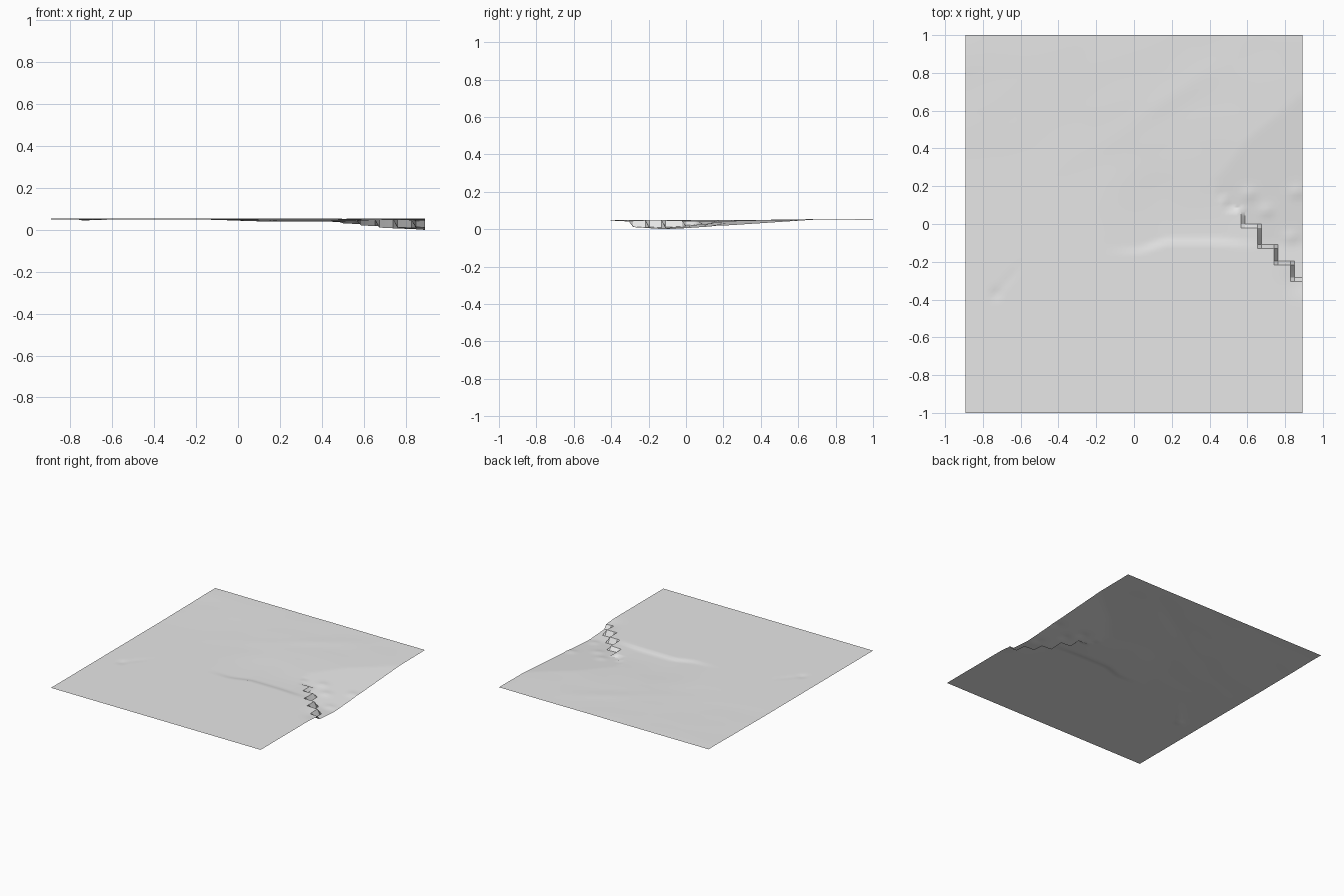
import bpy
import bmesh
import math
from mathutils import Vector, noise

cube = bpy.data.objects.get("Cube")
if cube:
    bpy.data.objects.remove(cube, do_unlink=True)

HALF_X, HALF_Y = 0.893, 1.0
PLATEAU = 0.052


def smooth(a, b, t):
    t = max(0.0, min(1.0, (t - a) / (b - a)))
    return t * t * (3 - 2 * t)


def bump(x, y, cx, cy, rx, ry):
    return math.exp(-((x - cx) / rx) ** 2 - ((y - cy) / ry) ** 2)


def cliff_edge(x):
    """Stepped back edge of the plateau: fine steps first, then coarse ones."""
    if x < 0.48:
        return 0.44 - 0.06 * math.floor((x - 0.3) / 0.03)
    return 0.07 - 0.09 * math.floor((x - 0.48) / 0.0875)


def upland(x, y):
    # Flat front, gentle swell and soft ripples towards the back
    z = PLATEAU + 0.004 * smooth(0.3, 1.0, y)
    back = smooth(-0.2, 0.4, y + 0.2 * x)
    z += 0.0012 * back * noise.noise(Vector((3 * x - 2 * y, 5 * y, 0)))
    # Low scarp that faces the back
    scarp_y = -0.15 + 0.05 * smooth(0.0, 0.2, x) - 0.02 * smooth(0.4, 0.7, x)
    span = smooth(-0.2, 0.15, x) * (1 - smooth(0.45, 0.75, x))
    z -= 0.009 * span * smooth(scarp_y - 0.01, scarp_y + 0.03, y) * (1 - smooth(0, 0.5, y))
    # Diagonal swell, and a small pit with a shallow trail
    z += 0.002 * bump(x - 1.3 * (y - 0.6), y, 0.1, 0.65, 0.1, 0.2)
    z -= 0.006 * bump(x, y, -0.73, -0.37, 0.02, 0.025)
    z -= 0.002 * bump(x - 0.8 * (y + 0.3), y, -0.67, -0.3, 0.02, 0.07)
    # Sag at the right edge beside the cliff
    z -= 0.008 * bump(x, y, 0.89, -0.3, 0.08, 0.07)
    return z


def lowland(x, y):
    # Ramp that is deepest at the right edge and rises to the back and left
    z = 0.002 + 0.066 * abs(y + 0.1) + 0.05 * (HALF_X - x)
    # Weathered spurs
    for cx, cy in ((0.61, 0.16), (0.7, 0.07), (0.83, -0.07), (0.86, 0.17)):
        z += 0.006 * bump(x, y, cx, cy, 0.035, 0.03)
    return z


def height(x, y):
    top = upland(x, y)
    if x > 0.3 and y > cliff_edge(x):
        return min(top, lowland(x, y))
    return top


# Ground sheet
bm = bmesh.new()
bmesh.ops.create_grid(bm, x_segments=82, y_segments=92, size=1)
for v in bm.verts:
    v.co.x *= HALF_X
    v.co.y *= HALF_Y
    v.co.z = height(v.co.x, v.co.y)
lowest = min(v.co.z for v in bm.verts)
for v in bm.verts:
    v.co.z -= lowest

mesh = bpy.data.meshes.new("terrain_sheet")
bm.to_mesh(mesh)
bm.free()
terrain = bpy.data.objects.new("terrain_sheet", mesh)
bpy.context.collection.objects.link(terrain)

# Plain grey
grey = bpy.data.materials.new("light_grey")
grey.use_nodes = True
colour = (0.8, 0.8, 0.8, 1)
grey.diffuse_color = colour
grey.node_tree.nodes["Principled BSDF"].inputs["Base Color"].default_value = colour
mesh.materials.append(grey)

bpy.context.view_layer.objects.active = terrain
terrain.select_set(True)
bpy.ops.object.shade_smooth_by_angle(angle=math.radians(30))
